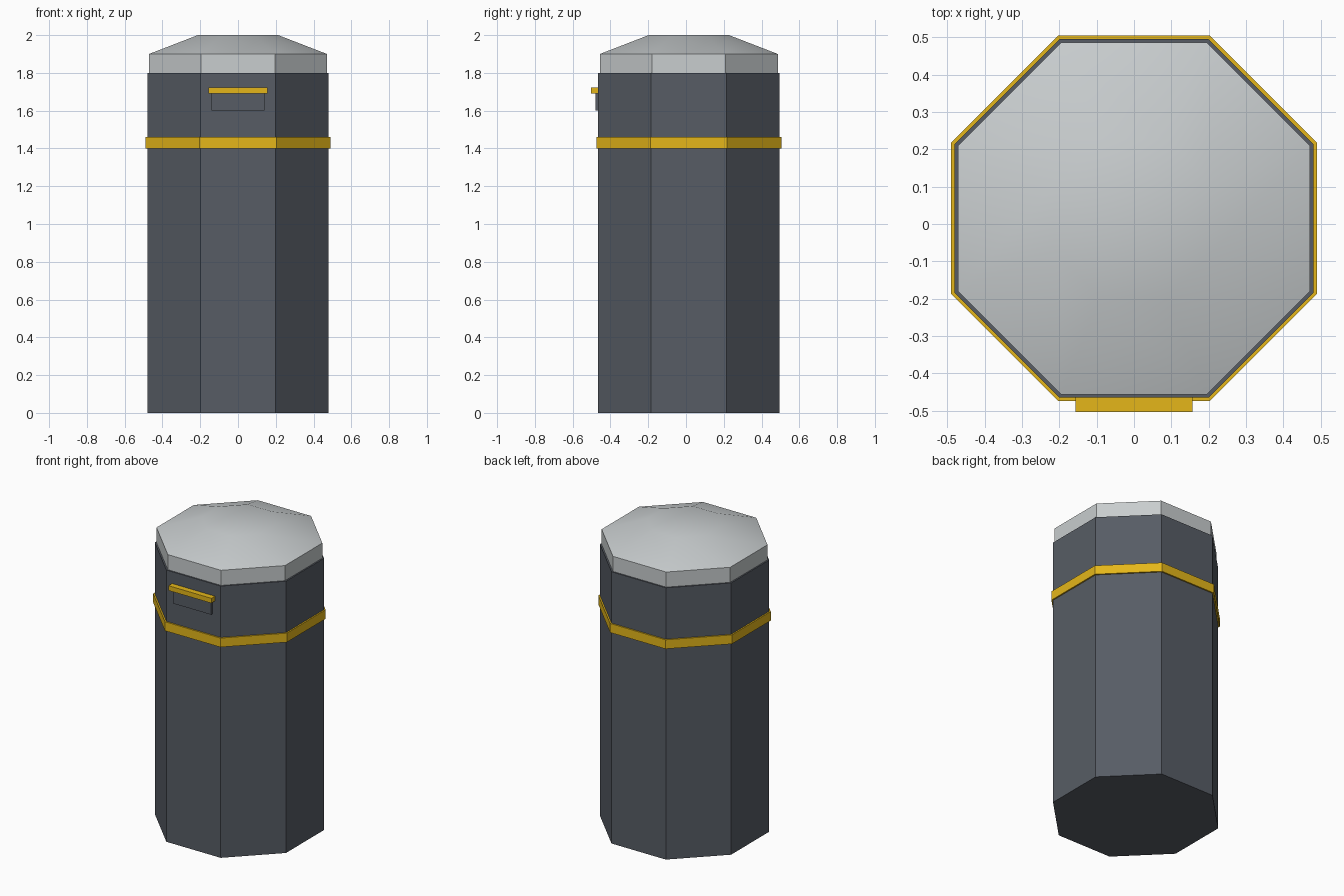
import bpy, math

if "Cube" in bpy.data.objects:
    bpy.data.objects.remove(bpy.data.objects["Cube"])

CY = 0.015  # body axis offset; the handle sticks out at the front


def material(name, rgb):
    m = bpy.data.materials.new(name)
    m.diffuse_color = (*rgb, 1)
    m.use_nodes = True
    m.node_tree.nodes["Principled BSDF"].inputs["Base Color"].default_value = m.diffuse_color
    return m


slate = material("slate", (0.095, 0.108, 0.13))
yellow = material("yellow", (0.78, 0.47, 0.01))
light = material("light_grey", (0.58, 0.61, 0.62))


def octagon(name, r1, r2, z1, z2, mat):
    """Eight-sided prism or frustum with flats facing the axes."""
    bpy.ops.mesh.primitive_cone_add(vertices=8, radius1=r1, radius2=r2, depth=z2 - z1,
                                    location=(0, CY, (z1 + z2) / 2),
                                    rotation=(0, 0, math.pi / 8))
    o = bpy.context.object
    o.name = name
    o.data.materials.append(mat)
    return o


def box(name, x, y1, y2, z1, z2, mat):
    bpy.ops.mesh.primitive_cube_add(size=1, location=(0, (y1 + y2) / 2, (z1 + z2) / 2))
    o = bpy.context.object
    o.name = name
    o.scale = (2 * x, y2 - y1, z2 - z1)
    bpy.ops.object.transform_apply(location=False, rotation=False, scale=True)
    o.data.materials.append(mat)
    return o


# body and trim band
octagon("bin_body", 0.52, 0.52, 0, 1.8, slate)
octagon("trim_band", 0.53, 0.53, 1.4, 1.46, yellow)

# lid: straight rim with a sloped, softly shaded crown
octagon("lid_rim", 0.51, 0.51, 1.8, 1.9, light)
octagon("lid_crown", 0.51, 0.23, 1.9, 2.0, light)
bpy.ops.object.shade_smooth_by_angle(angle=math.radians(30))

# front slot plate with its hood
box("slot_plate", 0.14, -0.48, -0.455, 1.6, 1.7, slate)
box("slot_hood", 0.157, -0.503, -0.455, 1.69, 1.722, yellow)
